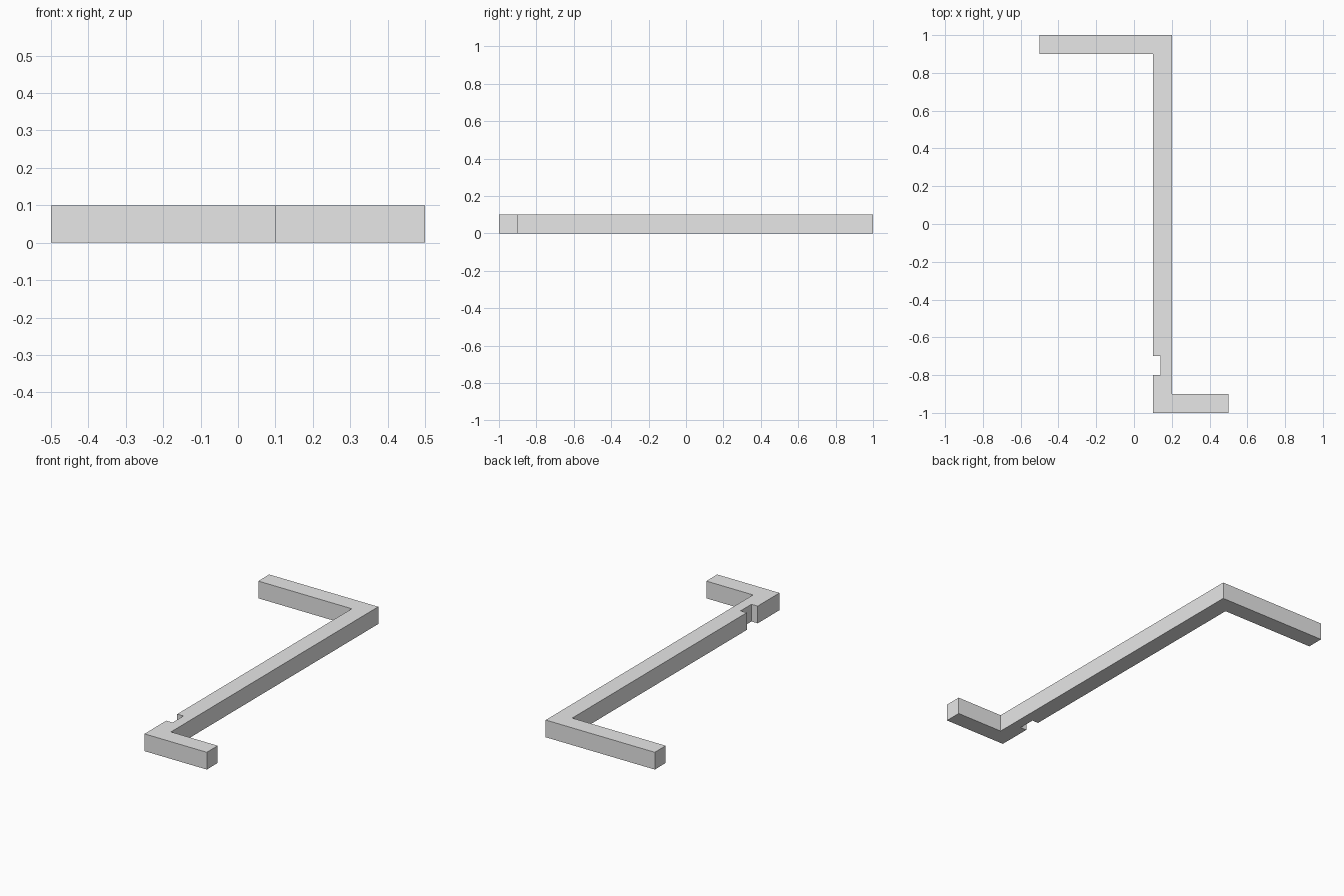
import bpy
import bmesh

cube = bpy.data.objects.get("Cube")
if cube:
    bpy.data.objects.remove(cube, do_unlink=True)

# Material
grey = bpy.data.materials.new("light_grey")
grey.use_nodes = True
colour = (0.8, 0.8, 0.8, 1)
grey.diffuse_color = colour
grey.node_tree.nodes["Principled BSDF"].inputs["Base Color"].default_value = colour

THICKNESS = 0.1

# Outline of the cranked bar: front arm, notched long shaft, rear arm
outline = [
    (0.1, -1), (0.5, -1), (0.5, -0.9), (0.2, -0.9),
    (0.2, 1), (-0.5, 1), (-0.5, 0.9), (0.1, 0.9),
    (0.1, -0.7), (0.14, -0.7), (0.14, -0.8), (0.1, -0.8),
]

# Extrude the outline upwards into a solid bar
bm = bmesh.new()
base = bm.faces.new([bm.verts.new((x, y, 0)) for x, y in outline])
result = bmesh.ops.extrude_face_region(bm, geom=[base], use_keep_orig=True)
top_verts = [g for g in result["geom"] if isinstance(g, bmesh.types.BMVert)]
bmesh.ops.translate(bm, verts=top_verts, vec=(0, 0, THICKNESS))
bmesh.ops.recalc_face_normals(bm, faces=bm.faces)

mesh = bpy.data.meshes.new("cranked_bar")
bm.to_mesh(mesh)
bm.free()
mesh.materials.append(grey)
bar = bpy.data.objects.new("cranked_bar", mesh)
bpy.context.collection.objects.link(bar)
